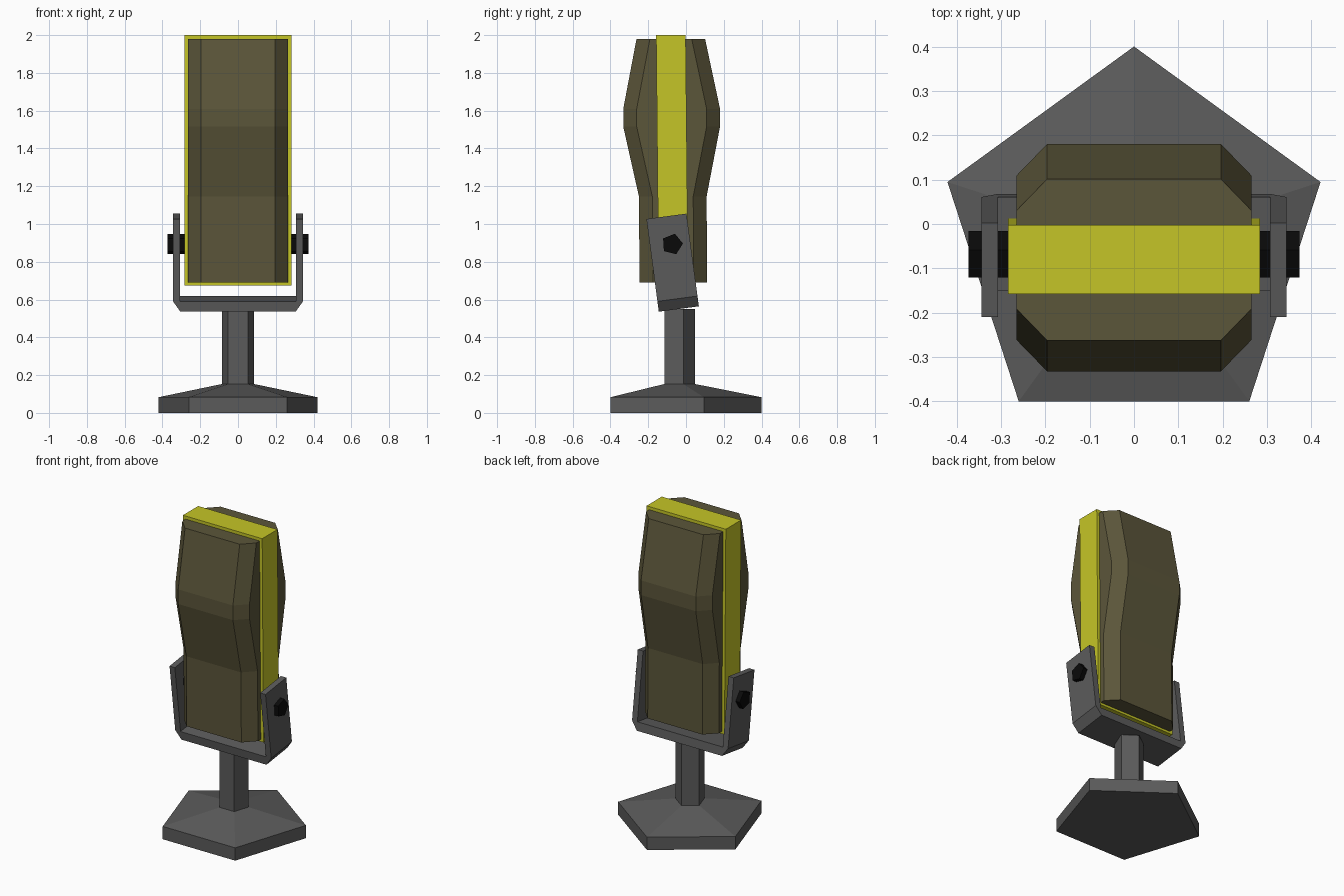
import bpy, bmesh, math
from mathutils import Matrix, Vector

cube = bpy.data.objects.get("Cube")
if cube:
    bpy.data.objects.remove(cube, do_unlink=True)


def material(name, rgb):
    m = bpy.data.materials.new(name)
    m.use_nodes = True
    color = (*rgb, 1)
    m.diffuse_color = color
    m.node_tree.nodes["Principled BSDF"].inputs["Base Color"].default_value = color
    return m


grey = material("dark grey metal", (0.105, 0.105, 0.105))
olive = material("olive padding", (0.105, 0.092, 0.042))
yellow = material("yellow trim", (0.56, 0.56, 0.02))
black = material("black bolt", (0.003, 0.003, 0.003))


def loft(name, rings, mat):
    """Skin matching closed rings of points and cap both ends."""
    bm = bmesh.new()
    loops = [[bm.verts.new(p) for p in ring] for ring in rings]
    n = len(loops[0])
    for a, b in zip(loops, loops[1:]):
        for i in range(n):
            j = (i + 1) % n
            bm.faces.new((a[i], a[j], b[j], b[i]))
    bm.faces.new(loops[0])
    bm.faces.new(loops[-1])
    bmesh.ops.recalc_face_normals(bm, faces=bm.faces)
    mesh = bpy.data.meshes.new(name)
    bm.to_mesh(mesh)
    bm.free()
    mesh.materials.append(mat)
    obj = bpy.data.objects.new(name, mesh)
    bpy.context.collection.objects.link(obj)
    return obj


def pentagon(radius, turn=0.0):
    angles = [turn + math.tau * i / 5 for i in range(5)]
    return [(radius * math.cos(a), radius * math.sin(a)) for a in angles]


# Five-sided foot with a sloping top, and the post above it
STAND_Y = -0.042


def stand_ring(radius, z):
    return [(x, y + STAND_Y, z) for x, y in pentagon(radius, math.pi / 2)]


loft("base", [stand_ring(0.442, 0), stand_ring(0.442, 0.083),
              stand_ring(0.089, 0.153)], grey)
loft("post", [stand_ring(0.089, 0.14), stand_ring(0.089, 0.55)], grey)

# U-shaped bracket, leaning toward the front
half = [(0.305, 0), (0.344, 0.055), (0.344, 0.495), (0.306, 0.495), (0.306, 0.055)]
outline = half + [(-x, z) for x, z in reversed(half)]
bracket = loft("bracket", [[(x, y, z) for x, z in outline] for y in (-0.107, 0.107)], grey)
bracket.data.transform(Matrix.Translation(Vector((0, -0.038, 0.55)))
                       @ Matrix.Rotation(math.radians(7.6), 4, "X"))

# Pivot bolt through both arms
loft("pivot_bolt", [[(x, y - 0.073, z + 0.893) for y, z in pentagon(0.057, 0.06)]
                    for x in (-0.373, 0.373)], black)

# Slightly leaning rim around the middle
loft("rim", [[(-0.284, y0, z), (0.284, y0, z), (0.284, y1, z), (-0.284, y1, z)]
             for z, y0, y1 in ((0.675, -0.145, 0.012), (2.0, -0.158, -0.002))], yellow)

# Padded body with chamfered corners: height, front, back
profile = [(0.69, -0.246, 0.112), (1.145, -0.249, 0.109), (1.515, -0.332, 0.18),
           (1.61, -0.332, 0.18), (1.98, -0.262, 0.101)]


def body_ring(z, front, back, wide=0.265, narrow=0.196, cut=0.071):
    side = [(narrow, front), (wide, front + cut), (wide, back - cut), (narrow, back)]
    return [(x, y, z) for x, y in side + [(-x, y) for x, y in reversed(side)]]


loft("padded_body", [body_ring(*p) for p in profile], olive)
